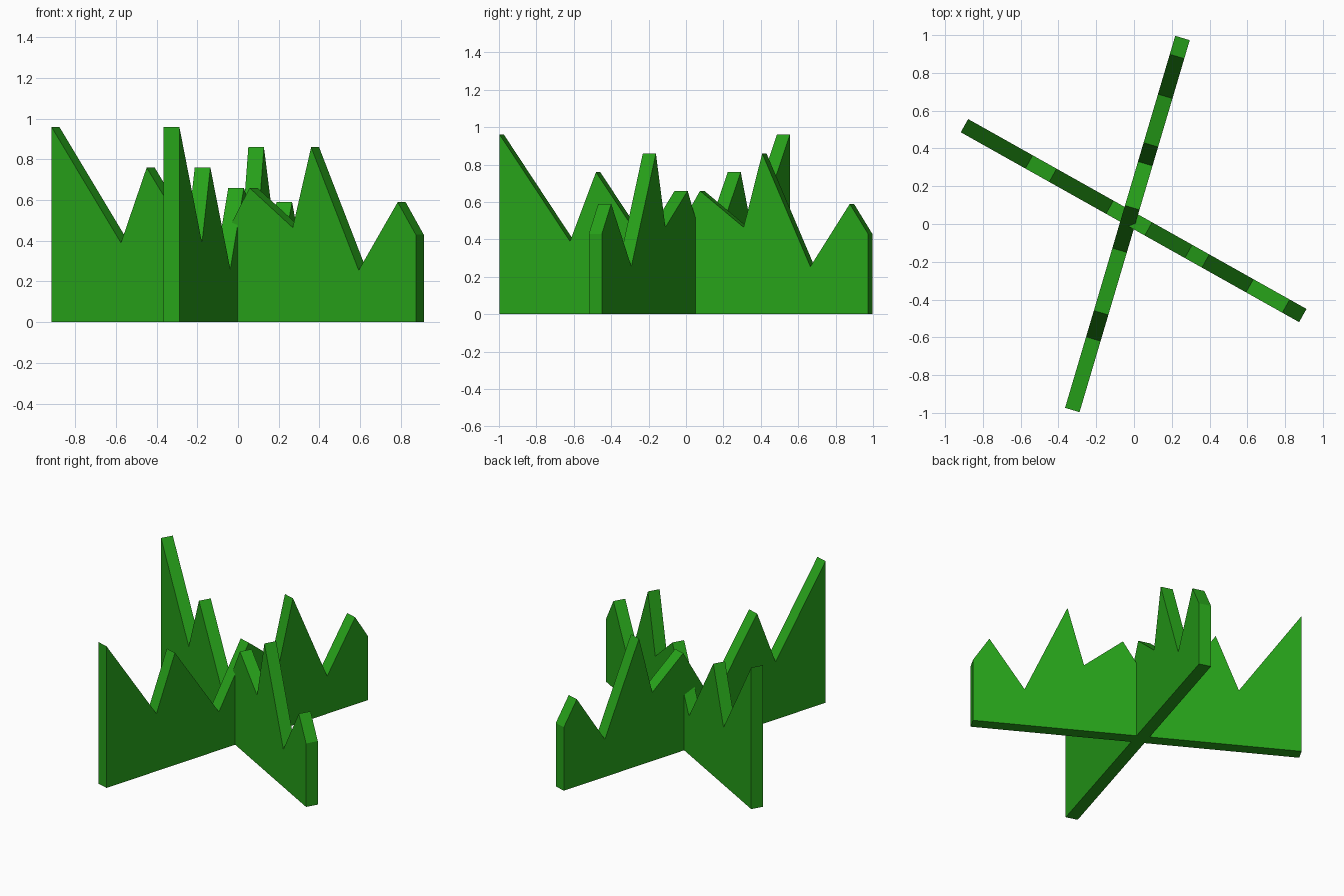
import bpy, bmesh
from math import radians
from mathutils import Matrix

if "Cube" in bpy.data.objects:
    bpy.data.objects.remove(bpy.data.objects["Cube"])

# Jagged grass silhouette: (distance along blade strip, height)
PROFILE = [(-1.027, 0), (-1.027, .96), (-.635, .39), (-.49, .76), (-.145, .26),
           (.09, .66), (.333, .465), (.437, .86), (.705, .255), (.925, .59),
           (1.027, .43), (1.027, 0)]
THICK = .08

green = bpy.data.materials.new("grass_green")
green.diffuse_color = (.02, .36, .01, 1)
green.use_nodes = True
green.node_tree.nodes["Principled BSDF"].inputs["Base Color"].default_value = green.diffuse_color


def grass_panel(name, x, y, angle):
    """Extrude the silhouette into a thin upright panel and turn it in plan."""
    bm = bmesh.new()
    face = bm.faces.new([bm.verts.new((s, -THICK / 2, z)) for s, z in PROFILE])
    ext = bmesh.ops.extrude_face_region(bm, geom=[face], use_keep_orig=True)
    moved = [v for v in ext["geom"] if isinstance(v, bmesh.types.BMVert)]
    bmesh.ops.translate(bm, verts=moved, vec=(0, THICK, 0))
    bmesh.ops.recalc_face_normals(bm, faces=bm.faces)
    bm.transform(Matrix.Translation((x, y, 0)) @ Matrix.Rotation(radians(angle), 4, 'Z'))
    mesh = bpy.data.meshes.new(name)
    bm.to_mesh(mesh)
    bm.free()
    mesh.materials.append(green)
    obj = bpy.data.objects.new(name, mesh)
    bpy.context.collection.objects.link(obj)


# Two crossing panels
grass_panel("grass_panel_long", -.035, 0, 73.5)
grass_panel("grass_panel_cross", -.002, .018, -29.3)
